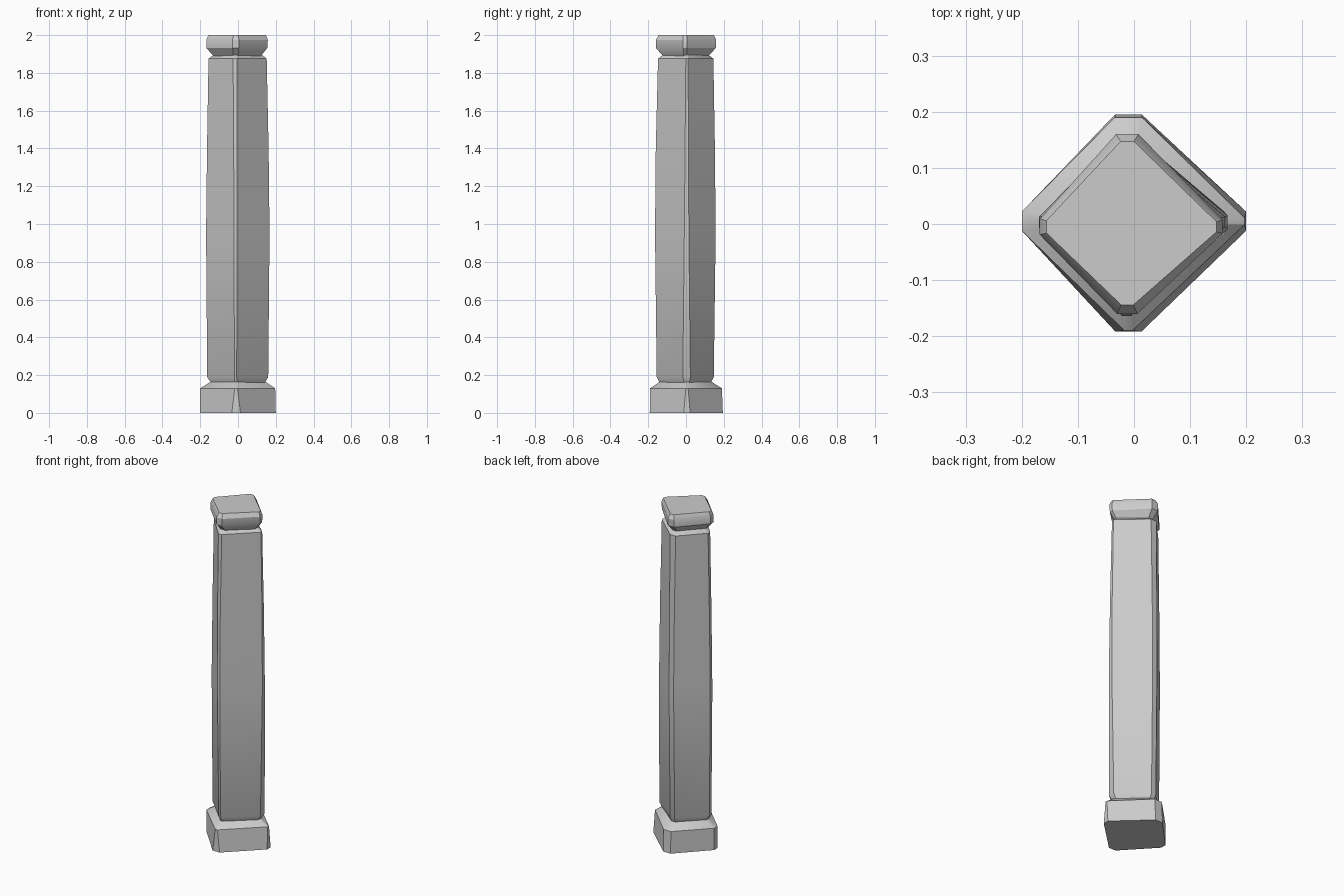
import bpy, bmesh, math

cube = bpy.data.objects.get("Cube")
if cube:
    bpy.data.objects.remove(cube, do_unlink=True)

stone = bpy.data.materials.new("grey stone")
stone.use_nodes = True
stone.diffuse_color = (0.6, 0.6, 0.6, 1)
stone.node_tree.nodes["Principled BSDF"].inputs["Base Color"].default_value = (0.6, 0.6, 0.6, 1)


def ring(z, left, right, front, back, cuts, shift=(-0.01, 0.005)):
    """Diamond outline whose four corners (right, back, left, front) are cut off."""
    sx, sy = shift
    r, b, l, f = cuts
    return [(right, sy - r, z), (right, sy + r, z), (sx + b, back, z), (sx - b, back, z),
            (-left, sy + l, z), (-left, sy - l, z), (sx - f, -front, z), (sx + f, -front, z)]


def loft(name, rings):
    """Join the outlines into a closed block."""
    bm = bmesh.new()
    loops = [[bm.verts.new(p) for p in r] for r in rings]
    for low, high in zip(loops, loops[1:]):
        for i in range(8):
            j = (i + 1) % 8
            bm.faces.new((low[i], low[j], high[j], high[i]))
    bm.faces.new(loops[0][::-1])
    bm.faces.new(loops[-1])
    bmesh.ops.recalc_face_normals(bm, faces=bm.faces)
    mesh = bpy.data.meshes.new(name)
    bm.to_mesh(mesh)
    bm.free()
    mesh.materials.append(stone)
    obj = bpy.data.objects.new(name, mesh)
    bpy.context.collection.objects.link(obj)
    bpy.ops.object.select_all(action="DESELECT")
    obj.select_set(True)
    bpy.context.view_layer.objects.active = obj
    bpy.ops.object.shade_smooth_by_angle(angle=math.radians(30))


# Wide foot block with a sloped top
loft("base", [
    ring(0, .2, .2, .192, .195, (.017, .024, .017, .023)),
    ring(.13, .2, .197, .19, .19, (.006, .024, .017, .007)),
    ring(.163, .148, .148, .142, .138, (.006, .015, .012, .007)),
])

# Slightly swollen shaft with bevelled ends
loft("shaft", [
    ring(.155, .14, .14, .137, .13, (.012, .012, .01, .006)),
    ring(.19, .163, .16, .155, .147, (.02, .015, .01, .006), (-.013, .003)),
    ring(.95, .169, .167, .164, .157, (.012, .015, .01, .008), (-.013, .003)),
    ring(1.4, .164, .162, .16, .153, (.009, .016, .01, .009), (-.014, .004)),
    ring(1.875, .156, .152, .148, .145, (.006, .018, .01, .011), (-.015, .005)),
    ring(1.895, .13, .128, .123, .12, (.006, .012, .008, .009), (-.015, .005)),
])

# Cap flaring out from a pinched neck
cap_shift = (-.012, -.005)
loft("cap", [
    ring(1.885, .125, .118, .117, .115, (.008, .012, .01, .012), cap_shift),
    ring(1.932, .168, .155, .16, .158, (.01, .02, .014, .016), cap_shift),
    ring(1.975, .168, .158, .16, .16, (.012, .02, .014, .018), cap_shift),
    ring(2, .156, .147, .144, .147, (.009, .012, .011, .011), cap_shift),
])
